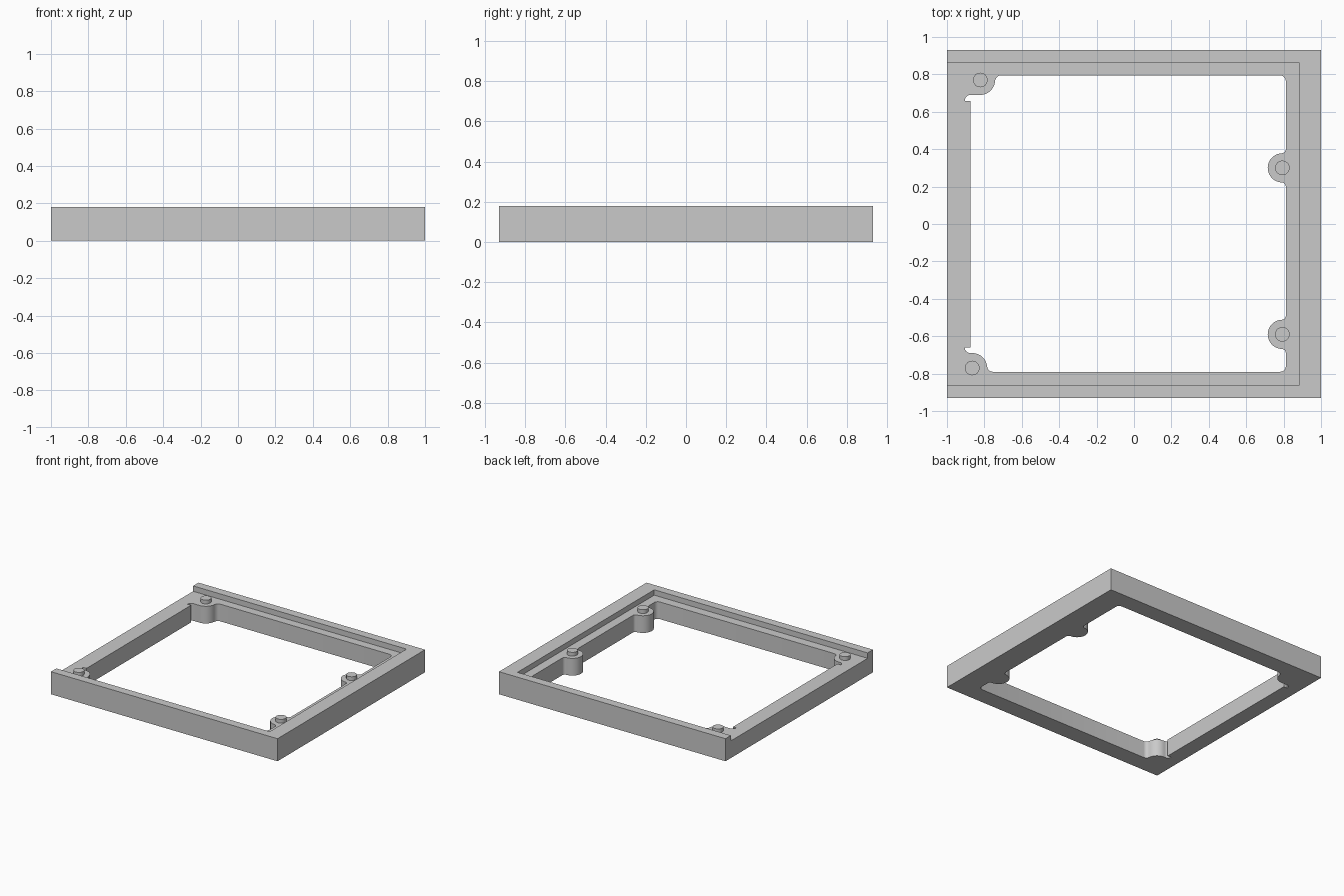
import bpy, bmesh
from math import cos, sin, radians

LEDGE, TOP, PEG_TOP = 0.137, 0.18, 0.167
PEGS = [(-0.822, 0.77), (-0.865, -0.77), (0.793, 0.30), (0.793, -0.59)]

if "Cube" in bpy.data.objects:
    bpy.data.objects.remove(bpy.data.objects["Cube"])

grey = bpy.data.materials.new("plain grey")
grey.use_nodes = True
colour = (0.59, 0.59, 0.59, 1)
grey.diffuse_color = colour
grey.node_tree.nodes["Principled BSDF"].inputs["Base Color"].default_value = colour


def arc(cx, cy, r, start, end, steps=8):
    """Points along an arc, angles in degrees."""
    angles = [radians(start + (end - start) * i / steps) for i in range(steps + 1)]
    return [(cx + r * cos(a), cy + r * sin(a)) for a in angles]


def add_object(name, bm):
    bmesh.ops.recalc_face_normals(bm, faces=bm.faces)
    mesh = bpy.data.meshes.new(name)
    bm.to_mesh(mesh)
    bm.free()
    mesh.materials.append(grey)
    obj = bpy.data.objects.new(name, mesh)
    bpy.context.collection.objects.link(obj)
    return obj


def extrude_outline(name, outline, z0, z1):
    """Solid prism from one closed outline."""
    bm = bmesh.new()
    face = bm.faces.new([bm.verts.new((x, y, z0)) for x, y in outline])
    top = bmesh.ops.extrude_face_region(bm, geom=[face], use_keep_orig=True)
    moved = [g for g in top["geom"] if isinstance(g, bmesh.types.BMVert)]
    bmesh.ops.translate(bm, verts=moved, vec=(0, 0, z1 - z0))
    return add_object(name, bm)


def rectangle(x0, x1, y0, y1):
    return [(x0, y0), (x1, y0), (x1, y1), (x0, y1)]


def cut_away(obj, cutter):
    """Subtract the cutter from the object and discard it."""
    cutter.hide_render = True
    cut = obj.modifiers.new("cut", "BOOLEAN")
    cut.operation, cut.object, cut.solver = "DIFFERENCE", cutter, "EXACT"
    bpy.context.view_layer.objects.active = obj
    bpy.ops.object.modifier_apply(modifier=cut.name)
    bpy.data.objects.remove(cutter)


def side_boss(y):
    """Round boss bulging from the +x inner wall, walked upward."""
    return (arc(0.79, y - 0.1, 0.022, 0, 85, 4)
            + arc(0.793, y, 0.078, 265, 95, 20)
            + arc(0.79, y + 0.1, 0.022, 275, 360, 4))


# Inner opening, walked anticlockwise from the front left corner boss
opening = (
    [(-0.875, -0.66), (-0.905, -0.66)]
    + arc(-0.875, -0.66, 0.03, 190, 270, 5)
    + arc(-0.865, -0.77, 0.08, 90, 8, 12)
    + arc(-0.755, -0.76, 0.03, 195, 270, 5)
    + arc(0.782, -0.76, 0.03, 270, 360, 5)
    + side_boss(-0.59) + side_boss(0.30)
    + arc(0.782, 0.764, 0.03, 0, 90, 5)
    + arc(-0.712, 0.764, 0.03, 90, 165, 5)
    + arc(-0.822, 0.769, 0.079, -2, -90, 12)
    + arc(-0.875, 0.66, 0.03, 90, 165, 5)
    + [(-0.905, 0.657), (-0.875, 0.657)]
)

# Frame with the opening, and a ledge cut inside the rim, open on the -x side
frame = extrude_outline("frame", rectangle(-1, 1, -0.93, 0.93), 0, TOP)
cut_away(frame, extrude_outline("opening_cutter", opening, -0.2, 0.4))
cut_away(frame, extrude_outline("ledge_cutter", rectangle(-1.2, 0.884, -0.862, 0.862), LEDGE, 0.4))

# Locating pegs on the bosses
pegs = [extrude_outline(f"peg_{i + 1}", arc(x, y, 0.039, 0, 345, 23), LEDGE, PEG_TOP)
        for i, (x, y) in enumerate(PEGS)]

for obj in [frame] + pegs:
    obj.select_set(True)
bpy.context.view_layer.objects.active = frame
bpy.ops.object.shade_smooth_by_angle(angle=radians(30))
